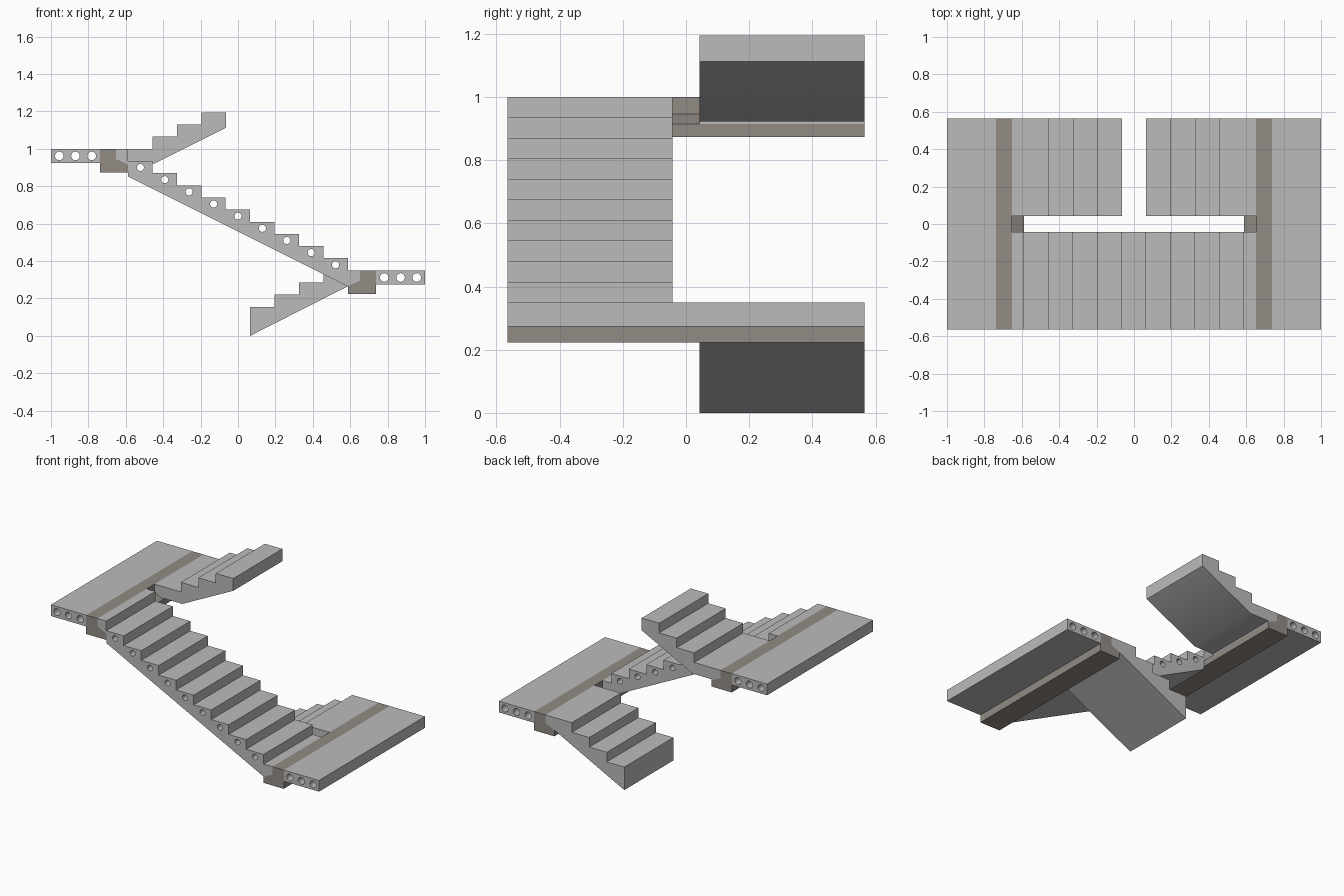
import bpy, bmesh, math

if "Cube" in bpy.data.objects:
    bpy.data.objects.remove(bpy.data.objects["Cube"])


def material(name, rgb):
    m = bpy.data.materials.new(name)
    m.diffuse_color = (*rgb, 1)
    m.use_nodes = True
    m.node_tree.nodes["Principled BSDF"].inputs["Base Color"].default_value = m.diffuse_color
    return m


CONCRETE = material("light concrete", (0.50, 0.50, 0.50))
BEAM = material("warm grey beam", (0.29, 0.26, 0.235))

TREAD, RISE = 0.1305, 0.065
EDGE = 0.587          # inner edge of the beam ledge
SEAT = 0.653          # where the flights butt against the beam
BACK = 0.737          # where the landings butt against the beam
HALF, GAP = 0.565, 0.042


def circle(cx, cz, r, n=24):
    return [(cx + r * math.cos(2 * math.pi * i / n),
             cz + r * math.sin(2 * math.pi * i / n)) for i in range(n)]


def extrude(name, outline, y0, y1, mat, holes=()):
    """Extrude an x/z profile (with through holes) from y0 to y1."""
    cu = bpy.data.curves.new(name, 'CURVE')
    cu.dimensions, cu.fill_mode = '2D', 'BOTH'
    cu.extrude = (y1 - y0) / 2
    for loop in [outline, *holes]:
        sp = cu.splines.new('POLY')
        sp.points.add(len(loop) - 1)
        for p, (x, z) in zip(sp.points, loop):
            p.co = (x, z, 0, 1)
        sp.use_cyclic_u = True
    ob = bpy.data.objects.new(name, cu)
    bpy.context.collection.objects.link(ob)
    bpy.ops.object.select_all(action='DESELECT')
    ob.select_set(True)
    bpy.context.view_layer.objects.active = ob
    ob.rotation_euler = (math.pi / 2, 0, 0)
    ob.location.y = (y0 + y1) / 2
    bpy.ops.object.convert(target='MESH')
    ob = bpy.context.object
    ob.name = name
    bm = bmesh.new()
    bm.from_mesh(ob.data)
    bmesh.ops.remove_doubles(bm, verts=bm.verts, dist=1e-5)
    bmesh.ops.recalc_face_normals(bm, faces=bm.faces)
    bm.to_mesh(ob.data)
    bm.free()
    ob.data.materials.clear()
    ob.data.materials.append(mat)
    bpy.ops.object.shade_smooth_by_angle(angle=math.radians(30))
    return ob


def steps(x, z, dx, count):
    """Zigzag of risers and treads, climbing from (x, z)."""
    pts = []
    for i in range(count):
        pts += [(x + i * dx, z + i * RISE), (x + i * dx, z + (i + 1) * RISE)]
    return pts


# Landings with hollow cores, and ledged beams carrying the flights
for name, s, top in (("lower", 1, 0.35), ("upper", -1, 1.0)):
    extrude(name + "_landing",
            [(s * BACK, top), (s, top), (s, top - 0.076), (s * BACK, top - 0.076)],
            -HALF, HALF, CONCRETE,
            [circle(s * x, top - 0.038, 0.023) for x in (0.782, 0.869, 0.956)])
    extrude(name + "_beam",
            [(s * SEAT, top), (s * BACK, top), (s * BACK, top - 0.127),
             (s * EDGE, top - 0.127), (s * EDGE, top - 0.085), (s * SEAT, top - 0.054)],
            -HALF, HALF, BEAM)

# Main flight, between the two landings
extrude("main_flight",
        [(SEAT, 0.35)] + steps(EDGE, 0.35, -TREAD, 10) +
        [(-SEAT, 1.0), (-SEAT, 0.946), (-EDGE, 0.915), (-EDGE, 0.852),
         (EDGE, 0.265), (SEAT, 0.296)],
        -HALF, -GAP, CONCRETE,
        [circle(-TREAD * i, 0.64 + RISE * i, 0.019) for i in range(-4, 5)])

# Lower flight, from the floor to the lower landing
extrude("lower_flight",
        [(0.065, 0)] + [(0.065, 0.155)] + steps(0.065 + TREAD, 0.155, TREAD, 3) +
        [(SEAT, 0.35), (SEAT, 0.296), (EDGE, 0.265)],
        GAP, HALF, CONCRETE)

# Upper flight, leaving the upper landing
extrude("upper_flight",
        [(-SEAT, 0.946), (-SEAT, 1.0)] + steps(-0.065 - 3 * TREAD, 1.0, TREAD, 3) +
        [(-0.065, 1.195), (-0.065, 1.112), (-0.445, 0.922), (-EDGE, 0.922), (-EDGE, 0.915)],
        GAP, HALF, CONCRETE)
